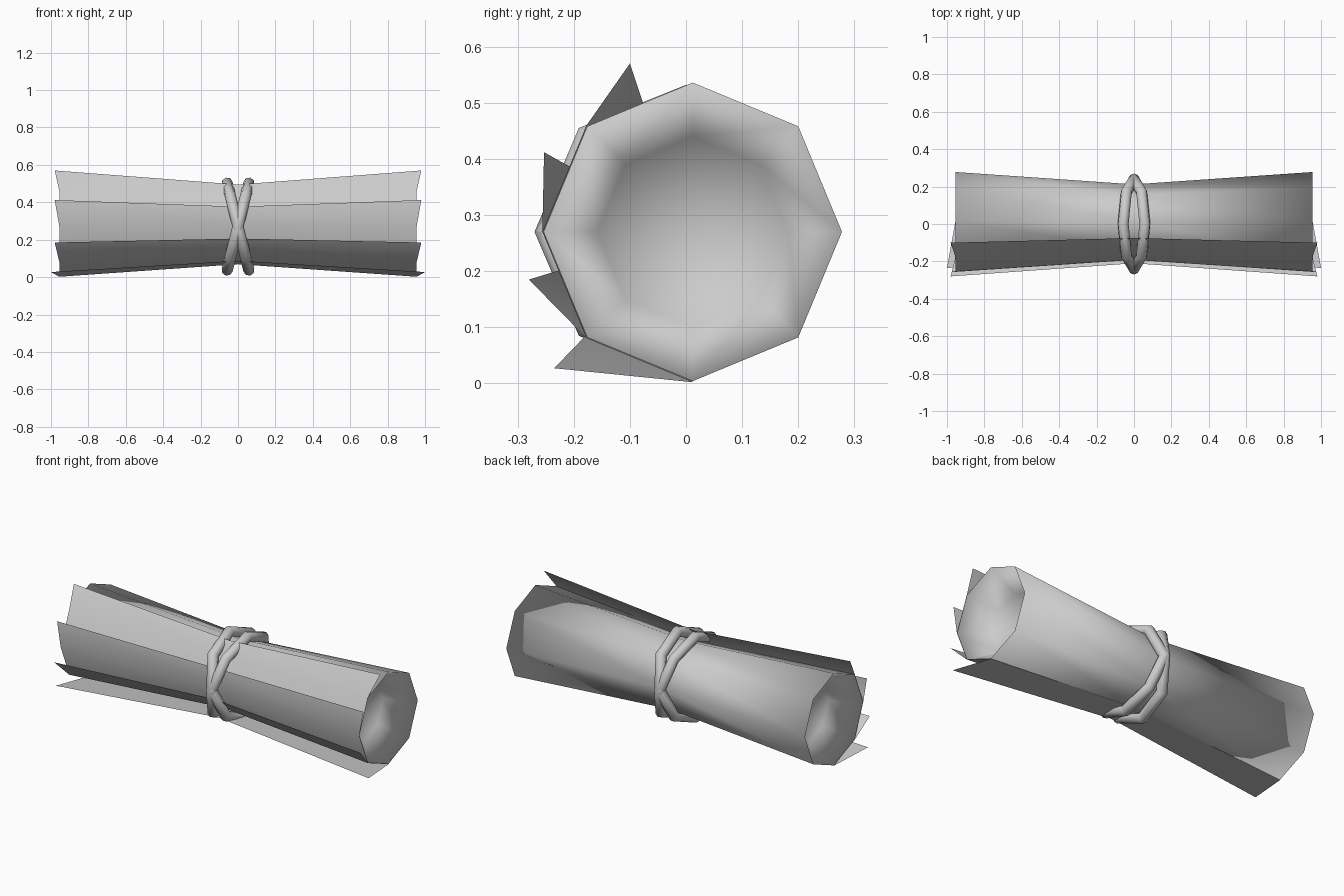
import bpy, bmesh
from math import radians, sin, cos, pi
from mathutils import Matrix

if "Cube" in bpy.data.objects:
    bpy.data.objects.remove(bpy.data.objects["Cube"], do_unlink=True)

MID_Z = 0.27
PINCH = 0.75      # waist size relative to the ends
END_X = 0.955

grey = bpy.data.materials.new("plain grey")
grey.use_nodes = True
grey.diffuse_color = (0.6, 0.6, 0.6, 1)
grey.node_tree.nodes["Principled BSDF"].inputs["Base Color"].default_value = (0.6, 0.6, 0.6, 1)


def finish(bm, name, angle):
    mesh = bpy.data.meshes.new(name)
    bm.to_mesh(mesh)
    bm.free()
    mesh.materials.append(grey)
    obj = bpy.data.objects.new(name, mesh)
    bpy.context.collection.objects.link(obj)
    bpy.ops.object.select_all(action="DESELECT")
    obj.select_set(True)
    bpy.context.view_layer.objects.active = obj
    bpy.ops.object.shade_smooth_by_angle(angle=radians(angle))
    return obj


def corner(i, r=0.268):
    """Corner i of the eight sided roll, counted from the back over the top."""
    a = i * pi / 4
    return 0.012 + r * cos(a), MID_Z + r * sin(a)


def loft(bm, rings, closed):
    rows = [[bm.verts.new(p) for p in ring] for ring in rings]
    n = len(rows[0])
    for a, b in zip(rows, rows[1:]):
        for j in range(n if closed else n - 1):
            k = (j + 1) % n
            bm.faces.new((a[j], a[k], b[k], b[j]))
    return rows


# Rolled body: pinched at the waist, with a hollow in each end
bm = bmesh.new()
profile = [(-0.8, 0.17), (-END_X, 0.266), (0, 0.2), (END_X, 0.266), (0.8, 0.17)]
rows = loft(bm, [[(x, *corner(i, r)) for i in range(8)] for x, r in profile], True)
for row, x in ((rows[0], -0.76), (rows[-1], 0.76)):
    tip = bm.verts.new((x, 0.012, MID_Z))
    for j in range(8):
        bm.faces.new((row[j], row[(j + 1) % 8], tip))
bmesh.ops.recalc_face_normals(bm, faces=bm.faces)
finish(bm, "rolled_body", 180)

# Loose layers: each lies on the body and lifts away at its free edge
layers = [
    ("upper_layer", (-0.10, 0.57), 0.98, (3, 4)),
    ("front_layer", (-0.253, 0.412), 0.98, (4, 5)),
    ("lower_layer", (-0.28, 0.185), 0.98, (5, 6)),
    ("bottom_layer", (-0.235, 0.027), 1.0, (6,)),
]
for name, free_edge, reach, corners in layers:
    section = [(reach, *free_edge)] + [(END_X, *corner(i)) for i in corners]
    rings = []
    for side, size in ((-1, 1), (0, PINCH), (1, 1)):
        rings.append([(side * x, y * size, MID_Z + (z - MID_Z) * size)
                      for x, y, z in section])
    bm = bmesh.new()
    loft(bm, rings, False)
    finish(bm, name, 60)

# Two tilted cords that cross at the front and back
for name, tilt in (("left_cord", 14), ("right_cord", -14)):
    turn = Matrix.Translation((0, 0, MID_Z)) @ Matrix.Rotation(radians(tilt), 4, "Y")
    bm = bmesh.new()
    rings = []
    for i in range(9):
        a = i * pi / 4
        ring = []
        for j in range(8):
            b = j * pi / 4
            r = 0.24 + 0.03 * cos(b)
            ring.append(turn @ Matrix.Translation((0.03 * sin(b), r * cos(a), r * sin(a))).to_translation())
        rings.append(ring)
    loft(bm, rings, True)
    bmesh.ops.remove_doubles(bm, verts=bm.verts, dist=0.0001)
    bmesh.ops.recalc_face_normals(bm, faces=bm.faces)
    finish(bm, name, 60)
